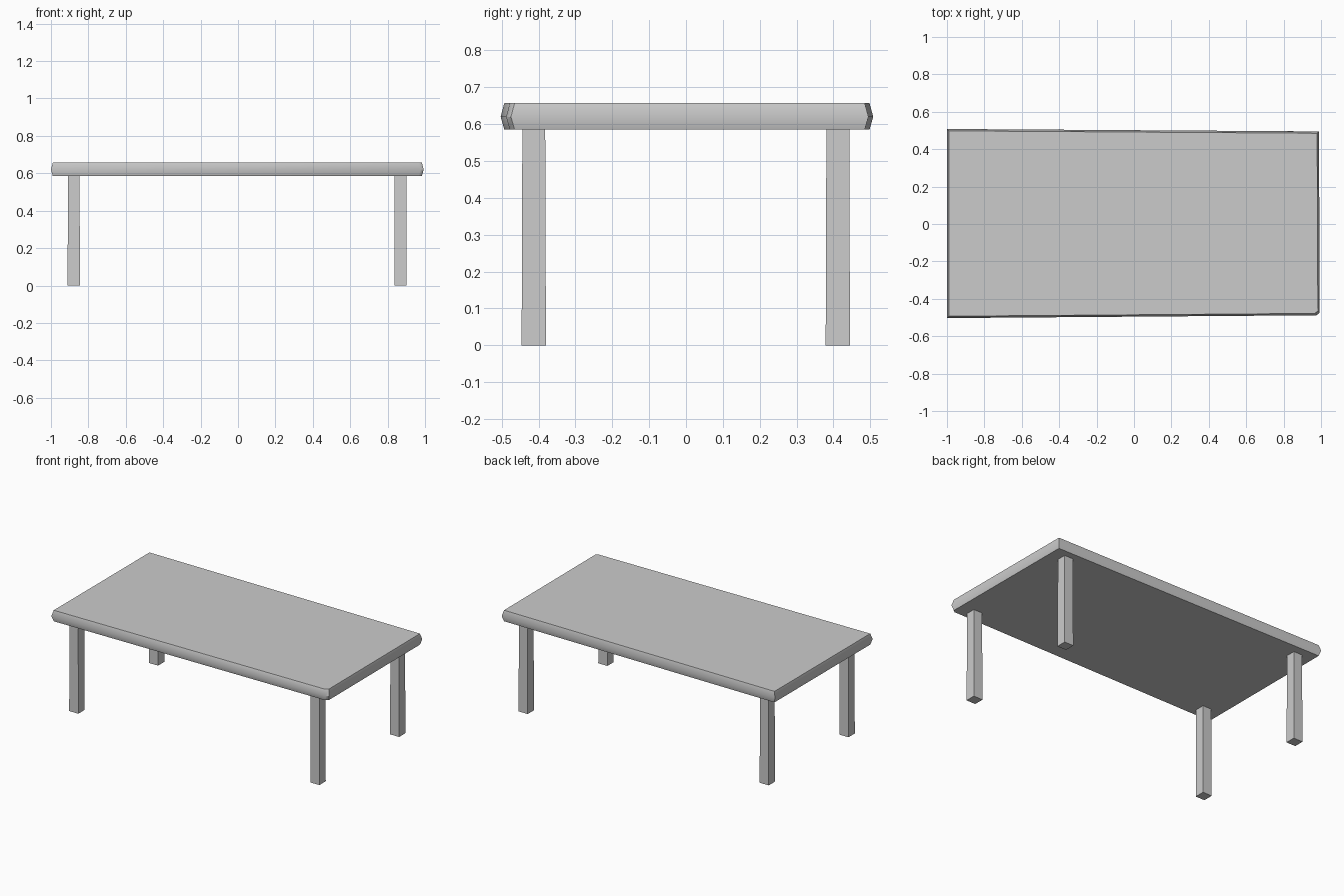
import bpy, bmesh
from math import radians

cube = bpy.data.objects.get("Cube")
if cube:
    bpy.data.objects.remove(cube)

# Single grey finish
grey = bpy.data.materials.new("light_grey")
grey.use_nodes = True
colour = (0.6, 0.6, 0.6, 1)
grey.diffuse_color = colour
grey.node_tree.nodes["Principled BSDF"].inputs["Base Color"].default_value = colour


def loft(name, rings):
    """Bridge stacked loops of (x, y, z) points and cap both ends."""
    bm = bmesh.new()
    loops = [[bm.verts.new(p) for p in ring] for ring in rings]
    bm.faces.new(loops[0])
    bm.faces.new(loops[-1])
    n = len(loops[0])
    for low, high in zip(loops, loops[1:]):
        for i in range(n):
            j = (i + 1) % n
            bm.faces.new((low[i], low[j], high[j], high[i]))
    bmesh.ops.recalc_face_normals(bm, faces=bm.faces)
    mesh = bpy.data.meshes.new(name)
    bm.to_mesh(mesh)
    bm.free()
    mesh.materials.append(grey)
    obj = bpy.data.objects.new(name, mesh)
    bpy.context.collection.objects.link(obj)
    return obj


def top_outline(z, out):
    """Slightly tapered slab outline with one clipped front corner."""
    return [(-0.99 - out, -0.493 - out, z),
            (0.966 + out, -0.478 - out, z),
            (0.983 + out, -0.465 - out, z),
            (0.979 + out, 0.485 + out, z),
            (-0.99 - out, 0.498 + out, z)]


# Tabletop with a shallow ridge running round its edge
tabletop = loft("tabletop", [top_outline(0.585, 0), top_outline(0.62, 0.01),
                             top_outline(0.657, 0)])
bpy.ops.object.select_all(action='DESELECT')
tabletop.select_set(True)
bpy.context.view_layer.objects.active = tabletop
bpy.ops.object.shade_smooth_by_angle(angle=radians(40))


def square(x, y, z, half):
    return [(x + sx * half, y + sy * half, z)
            for sx, sy in ((-1, -1), (1, -1), (1, 1), (-1, 1))]


# Four square legs, a touch wider at the foot
for end, x in (("right", -0.878), ("left", 0.869)):
    for side, y in (("front", -0.413), ("back", 0.412)):
        loft(f"{side}_{end}_leg", [square(x, y, 0, 0.033),
                                   square(x, y, 0.585, 0.031)])
